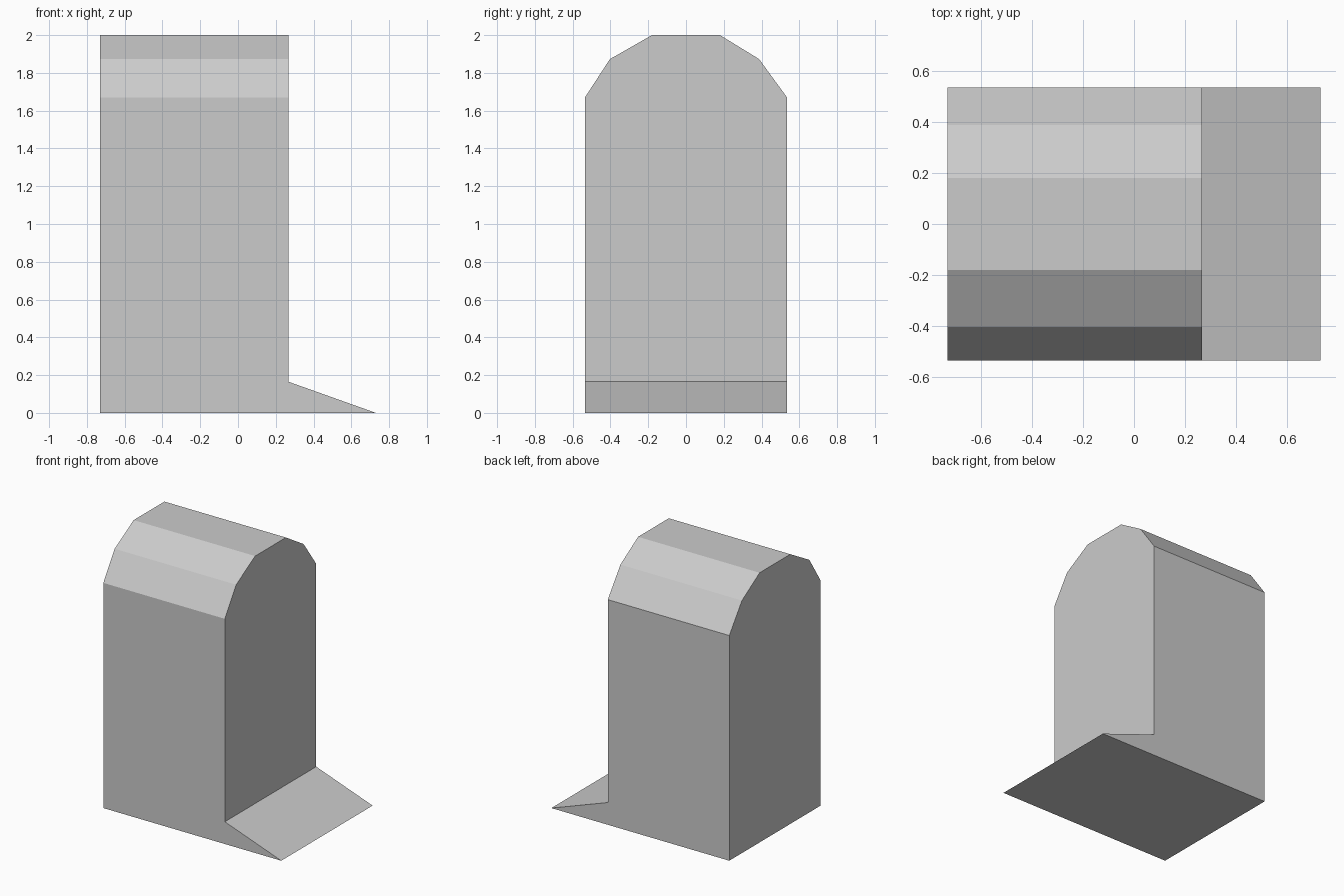
import bpy
import bmesh
from mathutils import Vector

if "Cube" in bpy.data.objects:
    bpy.data.objects.remove(bpy.data.objects["Cube"])


def prism(name, points, depth):
    """Extrude a closed loop of 3D points along depth into a solid."""
    bm = bmesh.new()
    face = bm.faces.new([bm.verts.new(p) for p in points])
    ext = bmesh.ops.extrude_face_region(bm, geom=[face])
    moved = [g for g in ext["geom"] if isinstance(g, bmesh.types.BMVert)]
    bmesh.ops.translate(bm, verts=moved, vec=Vector(depth))
    bmesh.ops.recalc_face_normals(bm, faces=bm.faces)
    mesh = bpy.data.meshes.new(name)
    bm.to_mesh(mesh)
    bm.free()
    obj = bpy.data.objects.new(name, mesh)
    bpy.context.collection.objects.link(obj)
    return obj


# Block with sloping foot: side profile in x, z, overlong across y and upward
side = [(-0.73, 0), (0.73, 0), (0.267, 0.165), (0.267, 2.2), (-0.73, 2.2)]
block = prism("arched_block_with_ramp", [(x, -0.8, z) for x, z in side], (0, 1.6, 0))

# Arch-topped outline in y, z that trims the block's sides and top
arch = [(-0.535, -0.2), (0.535, -0.2), (0.535, 1.67), (0.387, 1.873),
        (0.18, 2.0), (-0.18, 2.0), (-0.403, 1.873), (-0.535, 1.67)]
cutter = prism("arch_cutter", [(-1, y, z) for y, z in arch], (2, 0, 0))
cutter.hide_render = True
cutter.hide_set(True)

trim = block.modifiers.new("arch_trim", "BOOLEAN")
trim.operation = "INTERSECT"
trim.solver = "EXACT"
trim.object = cutter
